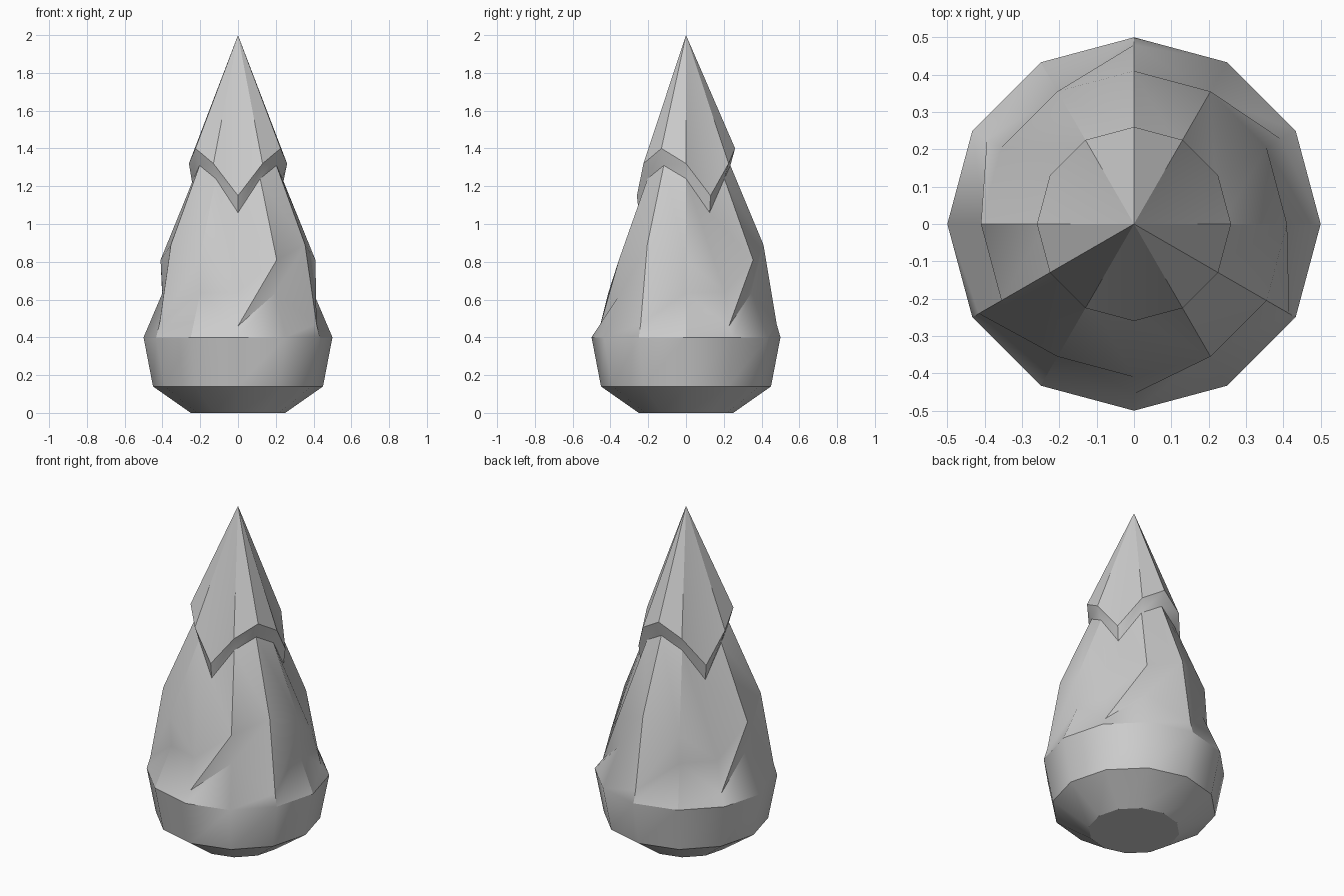
import bpy, bmesh, math

if "Cube" in bpy.data.objects:
    bpy.data.objects.remove(bpy.data.objects["Cube"])

SIDES = 12

# Rings from bottom to top: radius and height over four columns (repeats three times),
# plus the way the band above the ring is split (None = flat quads)
rings = [
    ((0.25,) * 4, (0.0,) * 4, None),                                    # foot
    ((0.45,) * 4, (0.14,) * 4, None),                                   # lower belly
    ((0.50,) * 4, (0.40,) * 4, "left"),                                 # belly rim
    ((0.40, 0.455, 0.40, 0.48), (0.635, 0.46, 0.635, 0.47), "left"),    # lower hem points
    ((0.41,) * 4, (0.81, 0.64, 0.81, 0.89), "right"),                   # lower hem fold
    ((0.235, 0.25, 0.235, 0.235), (1.24, 1.06, 1.24, 1.31), None),      # upper hem underside
    ((0.26,) * 4, (1.32, 1.15, 1.32, 1.40), None),                      # upper hem fold
]

bm = bmesh.new()


def add_ring(radii, heights):
    verts = []
    for k in range(SIDES):
        a = 2 * math.pi * k / SIDES
        r, z = radii[k % 4], heights[k % 4]
        verts.append(bm.verts.new((r * math.cos(a), r * math.sin(a), z)))
    return verts


def bridge(low, high, split):
    for k in range(SIDES):
        n = (k + 1) % SIDES
        a, b, c, d = low[k], low[n], high[n], high[k]
        if split == "left":
            faces = ((a, b, c), (a, c, d))
        elif split == "right":
            faces = ((a, b, d), (b, c, d))
        else:
            faces = ((a, b, c, d),)
        for f in faces:
            bm.faces.new(f)


# Stacked bands
loops = [add_ring(r, z) for r, z, _ in rings]
for i in range(len(loops) - 1):
    bridge(loops[i], loops[i + 1], rings[i][2])

# Flat foot and pointed tip
bm.faces.new(list(reversed(loops[0])))
tip = bm.verts.new((0, 0, 2.0))
for k in range(SIDES):
    bm.faces.new((loops[-1][k], loops[-1][(k + 1) % SIDES], tip))

bmesh.ops.recalc_face_normals(bm, faces=bm.faces[:])
mesh = bpy.data.meshes.new("layered_cone")
bm.to_mesh(mesh)
bm.free()
obj = bpy.data.objects.new("layered_cone", mesh)
bpy.context.collection.objects.link(obj)

bpy.context.view_layer.objects.active = obj
obj.select_set(True)
bpy.ops.object.shade_smooth_by_angle(angle=math.radians(30))
